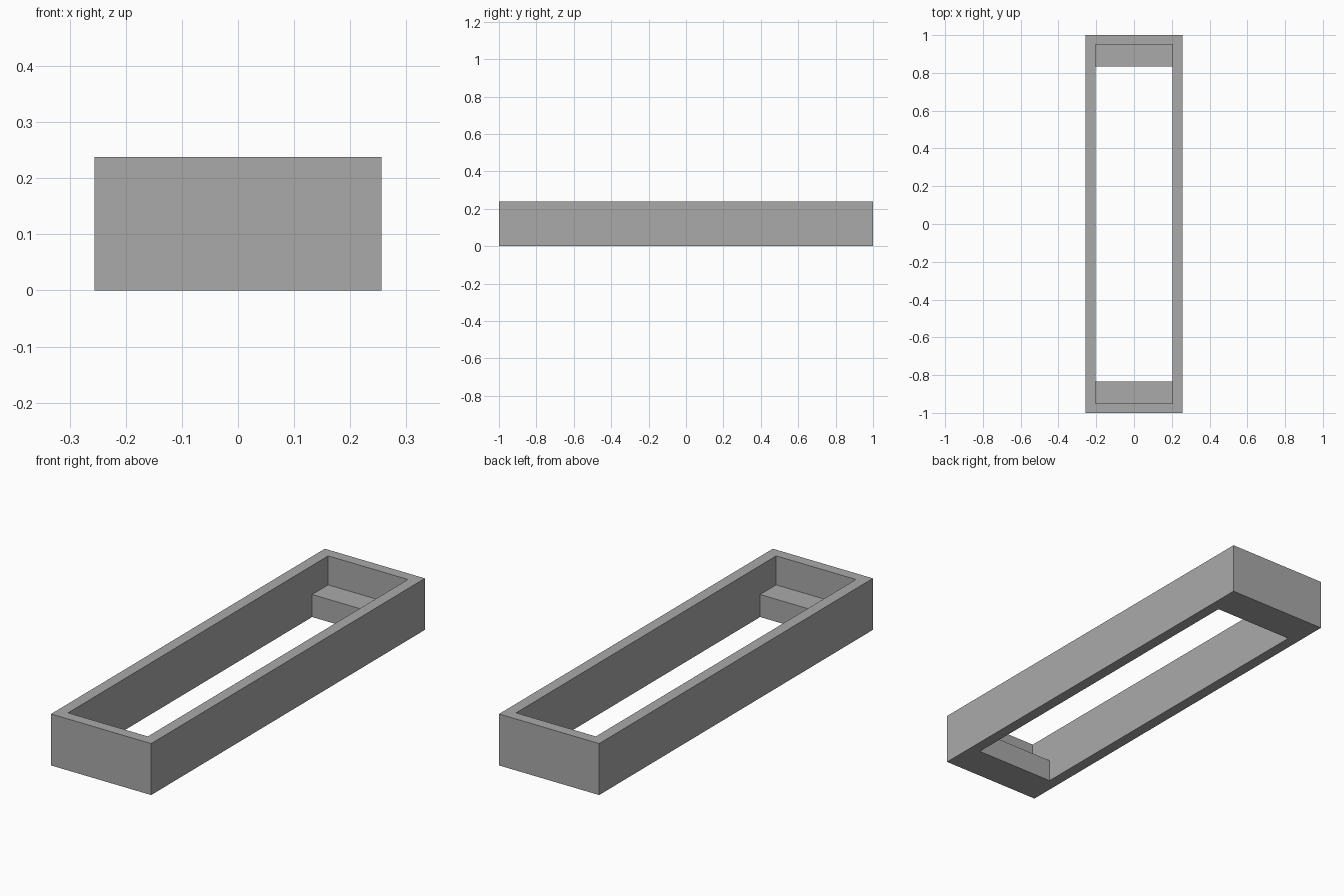
import bpy
import bmesh

if "Cube" in bpy.data.objects:
    bpy.data.objects.remove(bpy.data.objects["Cube"], do_unlink=True)

HALF_W, HALF_L, HEIGHT = 0.256, 1.0, 0.238      # outer block
INNER_W, INNER_L = 0.204, 0.95                  # upper pocket
LEDGE_L, LEDGE_Z = 0.833, 0.104                 # ledges at both ends
OVER = 0.1                                      # cutter overshoot

grey = bpy.data.materials.new("plain grey")
grey.use_nodes = True
colour = (0.4, 0.4, 0.4, 1)
grey.diffuse_color = colour
grey.node_tree.nodes["Principled BSDF"].inputs["Base Color"].default_value = colour


def prism(name, profile, half_width):
    """Extrude a (y, z) profile across x, centred on x = 0."""
    bm = bmesh.new()
    face = bm.faces.new([bm.verts.new((-half_width, y, z)) for y, z in profile])
    side = bmesh.ops.extrude_face_region(bm, geom=[face])["geom"]
    verts = [v for v in side if isinstance(v, bmesh.types.BMVert)]
    bmesh.ops.translate(bm, verts=verts, vec=(2 * half_width, 0, 0))
    bmesh.ops.recalc_face_normals(bm, faces=bm.faces[:])
    mesh = bpy.data.meshes.new(name)
    bm.to_mesh(mesh)
    bm.free()
    mesh.materials.append(grey)
    obj = bpy.data.objects.new(name, mesh)
    bpy.context.collection.objects.link(obj)
    return obj


def mirrored(half):
    """Complete a profile with its reflection in y."""
    return half + [(-y, z) for y, z in reversed(half)]


# Solid outer block
frame = prism("frame", mirrored([(HALF_L, 0), (HALF_L, HEIGHT)]), HALF_W)

# Stepped opening that leaves a ledge at each end
cutter = prism("opening_cutter", mirrored([
    (LEDGE_L, -OVER), (LEDGE_L, LEDGE_Z),
    (INNER_L, LEDGE_Z), (INNER_L, HEIGHT + OVER)]), INNER_W)
cutter.hide_render = True

cut = frame.modifiers.new("opening", "BOOLEAN")
cut.operation = "DIFFERENCE"
cut.solver = "EXACT"
cut.object = cutter
bpy.context.view_layer.objects.active = frame
bpy.ops.object.modifier_apply(modifier=cut.name)
bpy.data.objects.remove(cutter, do_unlink=True)
